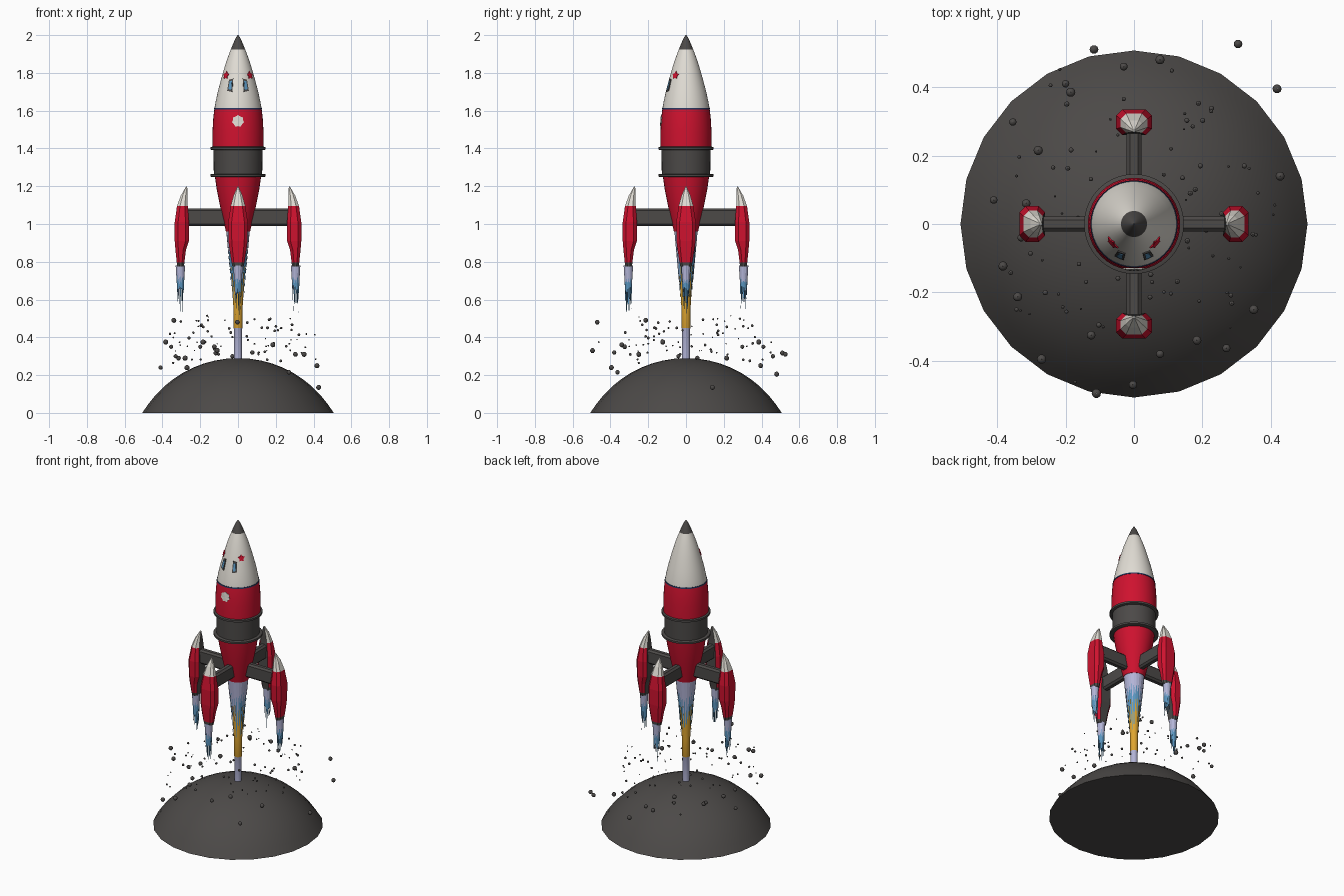
import bpy, math, random
from mathutils import Vector, Matrix

if "Cube" in bpy.data.objects:
    bpy.data.objects.remove(bpy.data.objects["Cube"])

random.seed(4)


def material(name, rgb):
    m = bpy.data.materials.new(name)
    m.diffuse_color = (*rgb, 1)
    m.use_nodes = True
    m.node_tree.nodes["Principled BSDF"].inputs["Base Color"].default_value = m.diffuse_color
    return m


RED = material("red", (0.62, 0.006, 0.028))
WHITE = material("warm white", (0.75, 0.72, 0.66))
GRAY = material("dark gray", (0.072, 0.067, 0.064))
LAVENDER = material("pale lavender", (0.45, 0.46, 0.68))
BLUE = material("flame blue", (0.10, 0.30, 0.52))
ORANGE = material("amber", (0.74, 0.38, 0.03))
NAVY = material("navy", (0.02, 0.04, 0.12))


def build(name, verts, faces, mats, idx=None, smooth=None):
    me = bpy.data.meshes.new(name)
    me.from_pydata(verts, [], faces)
    for m in mats:
        me.materials.append(m)
    if idx:
        me.polygons.foreach_set("material_index", idx)
    ob = bpy.data.objects.new(name, me)
    bpy.context.collection.objects.link(ob)
    if smooth:
        bpy.ops.object.select_all(action='DESELECT')
        ob.select_set(True)
        bpy.context.view_layer.objects.active = ob
        bpy.ops.object.shade_smooth_by_angle(angle=math.radians(smooth))
    return ob


def lathe(name, profile, mats, n=32, smooth=35):
    """Revolve (r, z, material index of the segment below), listed top to bottom."""
    verts, faces, idx = [], [], []
    for r, z, _ in profile:
        for k in range(n):
            a = 2 * math.pi * k / n
            verts.append((r * math.cos(a), r * math.sin(a), z))
    for i in range(len(profile) - 1):
        for k in range(n):
            j = (k + 1) % n
            faces.append((i * n + k, (i + 1) * n + k, (i + 1) * n + j, i * n + j))
            idx.append(profile[i][2])
    faces += [tuple(range(n)), tuple(reversed(range(len(verts) - n, len(verts))))]
    idx += [profile[0][2], profile[-1][2]]
    return build(name, verts, faces, mats, idx, smooth)


# Launch mound: a spherical cap
R, H = 0.585, 0.29
edge = math.asin(0.507 / R)
lathe("mound", [(max(R * math.sin(edge * i / 10), 0.001),
                 R * math.cos(edge * i / 10) - (R - H), 0) for i in range(10)]
      + [(0.507, 0, 0)], [GRAY], 24)

# Rocket hull
HULL = [(0.002, 2.0, 0), (0.014, 1.982, 0), (0.038, 1.925, 1), (0.062, 1.86, 1),
        (0.083, 1.79, 1), (0.106, 1.705, 1), (0.119, 1.645, 1), (0.125, 1.61, 2),
        (0.131, 1.56, 2), (0.135, 1.49, 2), (0.135, 1.40, 0), (0.130, 1.399, 0),
        (0.128, 1.255, 0), (0.122, 1.25, 2), (0.112, 1.18, 2), (0.096, 1.10, 2),
        (0.078, 1.02, 2), (0.064, 0.96, 2)]
lathe("hull", HULL, [GRAY, WHITE, RED], 40)
lathe("nose_seam", [(0.1265, 1.613, 0), (0.1275, 1.605, 0)], [NAVY], 40)
for label, z in (("upper", 1.40), ("lower", 1.257)):
    lathe(label + "_band_ring", [(0.138, z + 0.009, 0), (0.146, z + 0.006, 0),
                                 (0.146, z - 0.006, 0), (0.138, z - 0.009, 0)], [GRAY], 40)


def hull_radius(z):
    for (r1, z1, _), (r2, z2, _) in zip(HULL, HULL[1:]):
        if z2 <= z <= z1:
            return r1 + (r2 - r1) * (z1 - z) / (z1 - z2)


def plate(name, outline, x_angle, z0, mat, lift=0.004):
    """Thin marking wrapped on the hull; angle is measured from the front."""
    verts = []
    c = [sum(p[i] for p in outline) / len(outline) for i in (0, 1)]
    for off in (lift, -0.004):
        for u, v in [c] + list(outline):
            r = hull_radius(z0 + v)
            a = x_angle + u / r
            verts.append(((r + off) * math.sin(a), -(r + off) * math.cos(a), z0 + v))
    n = len(outline)
    faces = []
    for k in range(n):
        a, b = 1 + k, 1 + (k + 1) % n
        faces += [(0, a, b), (a, a + n + 1, b + n + 1, b)]
    build(name, verts, faces, [mat])


def star(points, outer, inner):
    return [((outer, inner)[k % 2] * math.sin(math.pi * k / points),
             (outer, inner)[k % 2] * math.cos(math.pi * k / points)) for k in range(points * 2)]


# Windows, nose badges and hull roundel
for side, s in (("left", -1), ("right", 1)):
    frame = [(-0.013 * s, -0.036), (0.016 * s, -0.03), (0.012 * s, 0.03), (-0.010 * s, 0.034)]
    plate(side + "_window_frame", frame, s * 0.40, 1.735, GRAY)
    plate(side + "_window_glass", [(u * 0.55, v * 0.7) for u, v in frame], s * 0.40, 1.735, BLUE, 0.0055)
    plate(side + "_badge", star(5, 0.022, 0.013), s * 0.85, 1.787, RED)
plate("roundel", star(7, 0.032, 0.027), 0, 1.545, WHITE)


def flame(name, z, r0, r1, band, lo, hi, mat, n, at):
    """Ragged skirt: a short band ending in spikes of random length."""
    verts, faces = [], []
    for k in range(n):
        a = 2 * math.pi * k / n
        c, s = math.cos(a), math.sin(a)
        d = random.uniform(lo, hi)
        am = a + math.pi / n
        rt = r0 + (r1 - r0) * d / hi
        rb = r0 + (r1 - r0) * band / hi
        verts += [(r0 * c, r0 * s, z), (rb * c, rb * s, z - band),
                  (rt * math.cos(am), rt * math.sin(am), z - d)]
    for k in range(n):
        i, j = 3 * k, 3 * ((k + 1) % n)
        faces += [(i, i + 1, j + 1, j), (i + 1, i + 2, j + 1)]
    build(name, verts, faces, [mat]).location = at


# Main engine flame and the central jet
flame("main_flame_outer", 0.962, 0.062, 0.034, 0.07, 0.12, 0.32, LAVENDER, 22, (0, 0, 0))
flame("main_flame_middle", 0.962, 0.058, 0.028, 0.16, 0.24, 0.40, BLUE, 18, (0, 0, 0))
flame("main_flame_inner", 0.96, 0.050, 0.024, 0.22, 0.26, 0.38, LAVENDER, 12, (0, 0, 0))
lathe("central_jet", [(0.040, 0.80, 0), (0.025, 0.57, 0), (0.024, 0.45, 1), (0.022, 0.445, 1),
                      (0.022, 0.28, 1)], [ORANGE, LAVENDER], 12)

# Booster sections: height, inner distance, outer distance, half width, corner cut
POD = [(1.198, 0.269, 0.275, 0.003, 0.001), (1.15, 0.267, 0.303, 0.024, 0.010),
       (1.095, 0.266, 0.323, 0.039, 0.016), (1.01, 0.260, 0.335, 0.052, 0.018),
       (0.91, 0.260, 0.335, 0.051, 0.018), (0.86, 0.276, 0.331, 0.044, 0.015),
       (0.795, 0.284, 0.324, 0.034, 0.012), (0.775, 0.286, 0.322, 0.030, 0.012)]


def loft(name, sections, mats, rule, turn):
    """Join chamfered rectangles given as lists of 8 points."""
    verts = [turn @ Vector(p) for s in sections for p in s]
    faces = [tuple(range(8)), tuple(reversed(range(len(verts) - 8, len(verts))))]
    idx = [rule(0, -1), rule(len(sections) - 2, -1)]
    for i in range(len(sections) - 1):
        for k in range(8):
            j = (k + 1) % 8
            faces.append((i * 8 + k, (i + 1) * 8 + k, (i + 1) * 8 + j, i * 8 + j))
            idx.append(rule(i, k))
    return build(name, verts, faces, mats, idx)


def octagon(a, b, w, c):
    return [(b, -w + c), (b, w - c), (b - c, w), (a + c, w),
            (a, w - c), (a, -w + c), (a + c, -w), (b - c, -w)]


def pod_colour(i, k):
    if k == 4 or i == 6:      # face toward the hull, and the nozzle collar
        return 2
    return 0 if i < 2 else 1


# Four boosters with struts and flames
for q, label in enumerate(("right", "back", "left", "front")):
    turn = Matrix.Rotation(q * math.pi / 2, 3, 'Z')
    loft(label + "_booster", [[(x, y, z) for x, y in octagon(a, b, w, c)]
                              for z, a, b, w, c in POD], [WHITE, RED, GRAY], pod_colour, turn)
    loft(label + "_strut", [[(x, y, z) for z, y in octagon(0.99, 1.083, 0.022, 0.011)]
                            for x in (0.05, 0.27)], [GRAY], lambda i, k: 0, turn)
    at = turn @ Vector((0.305, 0, 0))
    flame(label + "_flame_outer", 0.78, 0.025, 0.013, 0.05, 0.08, 0.20, LAVENDER, 12, at)
    flame(label + "_flame_middle", 0.78, 0.023, 0.014, 0.10, 0.17, 0.265, BLUE, 11, at)
    flame(label + "_flame_inner", 0.78, 0.017, 0.008, 0.10, 0.14, 0.24, BLUE, 7, at)

# Flying rubble: larger stones placed, small ones scattered
STONES = [(-.117, .51, .317), (.304, .526, .31), (.418, .395, .25), (.076, .48, .205),
          (-.03, .46, .30), (-.2, .41, .35), (-.185, .385, .375), (-.354, .298, .35),
          (-.28, .215, .29), (-.41, .07, .24), (-.383, -.123, .375), (-.34, -.213, .49),
          (-.27, -.395, .24), (-.125, -.325, .35), (-.11, -.495, .33), (.076, -.38, .32),
          (.184, -.34, .36), (.27, -.363, .215), (.35, -.25, .31), (.427, .14, .135),
          (-.003, -.47, .48), (-.315, .06, .29), (-.33, -.04, .30)]
stones = [(p, random.uniform(0.011, 0.014)) for p in STONES]
for _ in range(80):
    r, a = random.uniform(0.15, 0.42) + random.choice((0, 0, 0, 0.1)), random.uniform(0, 2 * math.pi)
    z = random.uniform(0.30, 0.52) - 0.25 * max(r - 0.25, 0)
    stones.append(((r * math.cos(a), r * math.sin(a), z), random.uniform(0.003, 0.008)))
verts, faces = [], []
for (x, y, z), r in stones:
    base = len(verts)
    for i in range(7):
        t = math.pi * max(0.02, min(0.98, i / 6))
        for k in range(10):
            a = math.pi * k / 5
            verts.append((x + r * math.sin(t) * math.cos(a), y + r * math.sin(t) * math.sin(a),
                          z + r * math.cos(t)))
    for i in range(6):
        for k in range(10):
            j = (k + 1) % 10
            faces.append((base + i * 10 + k, base + i * 10 + 10 + k,
                          base + i * 10 + 10 + j, base + i * 10 + j))
build("rubble", verts, faces, [GRAY], smooth=50)
